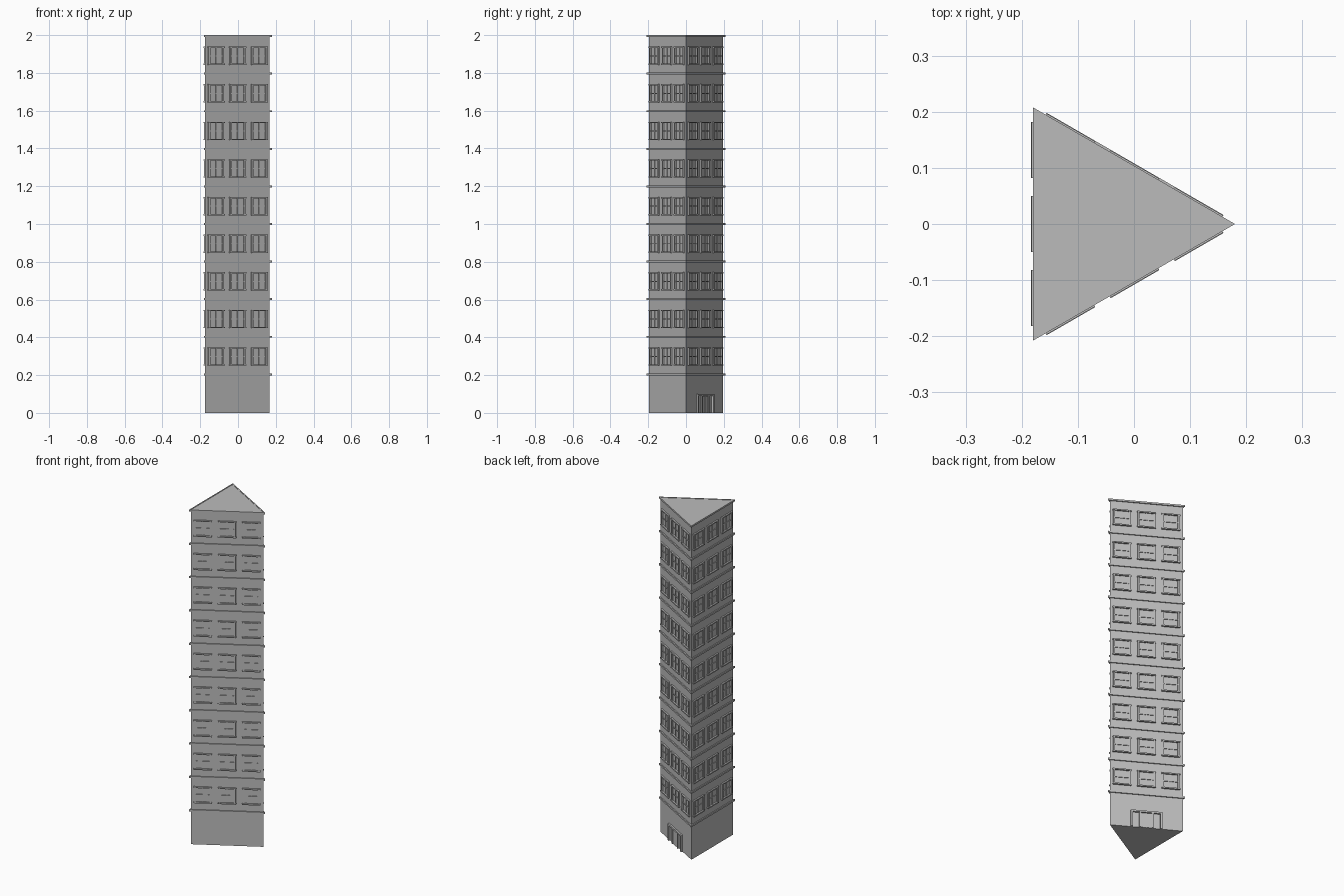
import bpy, bmesh, math
from mathutils import Matrix

if "Cube" in bpy.data.objects:
    bpy.data.objects.remove(bpy.data.objects["Cube"])

FLOOR, FLOORS = 0.199, 10
CX = -0.06                      # triangle centroid
R_BODY, R_BAND = 0.2275, 0.24   # circumradii
INR = R_BODY / 2                # centroid to wall distance

stone = bpy.data.materials.new("grey_stone")
stone.diffuse_color = (0.5, 0.5, 0.5, 1)
stone.use_nodes = True
stone.node_tree.nodes["Principled BSDF"].inputs["Base Color"].default_value = stone.diffuse_color


def finish(bm, name):
    bmesh.ops.recalc_face_normals(bm, faces=bm.faces)
    me = bpy.data.meshes.new(name)
    bm.to_mesh(me)
    bm.free()
    me.materials.append(stone)
    ob = bpy.data.objects.new(name, me)
    bpy.context.collection.objects.link(ob)
    return ob


def triangle(bm, r, z):
    return [bm.verts.new((CX + r * math.cos(a), r * math.sin(a), z))
            for a in (0, 2 * math.pi / 3, 4 * math.pi / 3)]


def bridge(bm, a, b):
    for i in range(3):
        j = (i + 1) % 3
        bm.faces.new((a[i], a[j], b[j], b[i]))


def wall_box(bm, angle, u0, u1, z0, z1, depth):
    """Box standing out of the wall whose normal points along angle."""
    sink = 0.002
    m = (Matrix.Translation((CX, 0, 0)) @ Matrix.Rotation(angle, 4, 'Z')
         @ Matrix.Translation((INR + (depth - sink) / 2, (u0 + u1) / 2, (z0 + z1) / 2))
         @ Matrix.Diagonal((depth + sink, u1 - u0, z1 - z0, 1)))
    bmesh.ops.create_cube(bm, size=1, matrix=m)


# Tower body
bm = bmesh.new()
low, top = triangle(bm, R_BODY, 0), triangle(bm, R_BODY, 1.998)
bridge(bm, low, top)
bm.faces.new(low)
bm.faces.new(top)
finish(bm, "tower_body")

# Ring ledge above every storey
bm = bmesh.new()
for k in range(1, FLOORS + 1):
    z = FLOOR * k
    rings = [triangle(bm, r, h) for r, h in
             ((R_BODY, z), (R_BAND, z), (R_BAND, z + 0.01), (R_BODY, z + 0.01))]
    for i in range(4):
        bridge(bm, rings[i], rings[(i + 1) % 4])
finish(bm, "storey_ledges")

# Three windows per wall on every upper storey
frames, sills = bmesh.new(), bmesh.new()
for angle in (math.pi, math.pi / 3, -math.pi / 3):
    for k in range(1, FLOORS):
        z = FLOOR * k + 0.051
        for u in (-0.132, 0, 0.132):
            wall_box(sills, angle, u - 0.05, u + 0.05, z, z + 0.007, 0.01)
            wall_box(frames, angle, u - 0.05, u + 0.05, z + 0.09, z + 0.097, 0.009)
            for s in (-1, 1):
                c = u + s * 0.0425
                wall_box(frames, angle, c - 0.005, c + 0.005, z + 0.007, z + 0.09, 0.007)
            # sash bars
            wall_box(frames, angle, u - 0.0375, u + 0.0375, z + 0.046, z + 0.051, 0.004)
            wall_box(frames, angle, u - 0.002, u + 0.002, z + 0.007, z + 0.09, 0.003)
finish(frames, "window_frames")
finish(sills, "window_sills")

# Entrance with double doors on the rear right wall
bm = bmesh.new()
A = math.pi / 3
wall_box(bm, A, -0.085, 0.085, 0.09, 0.1, 0.01)
for s in (-1, 1):
    wall_box(bm, A, s * 0.08 - 0.005, s * 0.08 + 0.005, 0, 0.09, 0.01)
    wall_box(bm, A, s * 0.034 - 0.005, s * 0.034 + 0.005, 0, 0.09, 0.008)
finish(bm, "entrance_frame")
bm = bmesh.new()
wall_box(bm, A, -0.029, -0.001, 0, 0.088, 0.004)
wall_box(bm, A, 0.001, 0.029, 0, 0.088, 0.004)
finish(bm, "entrance_doors")
